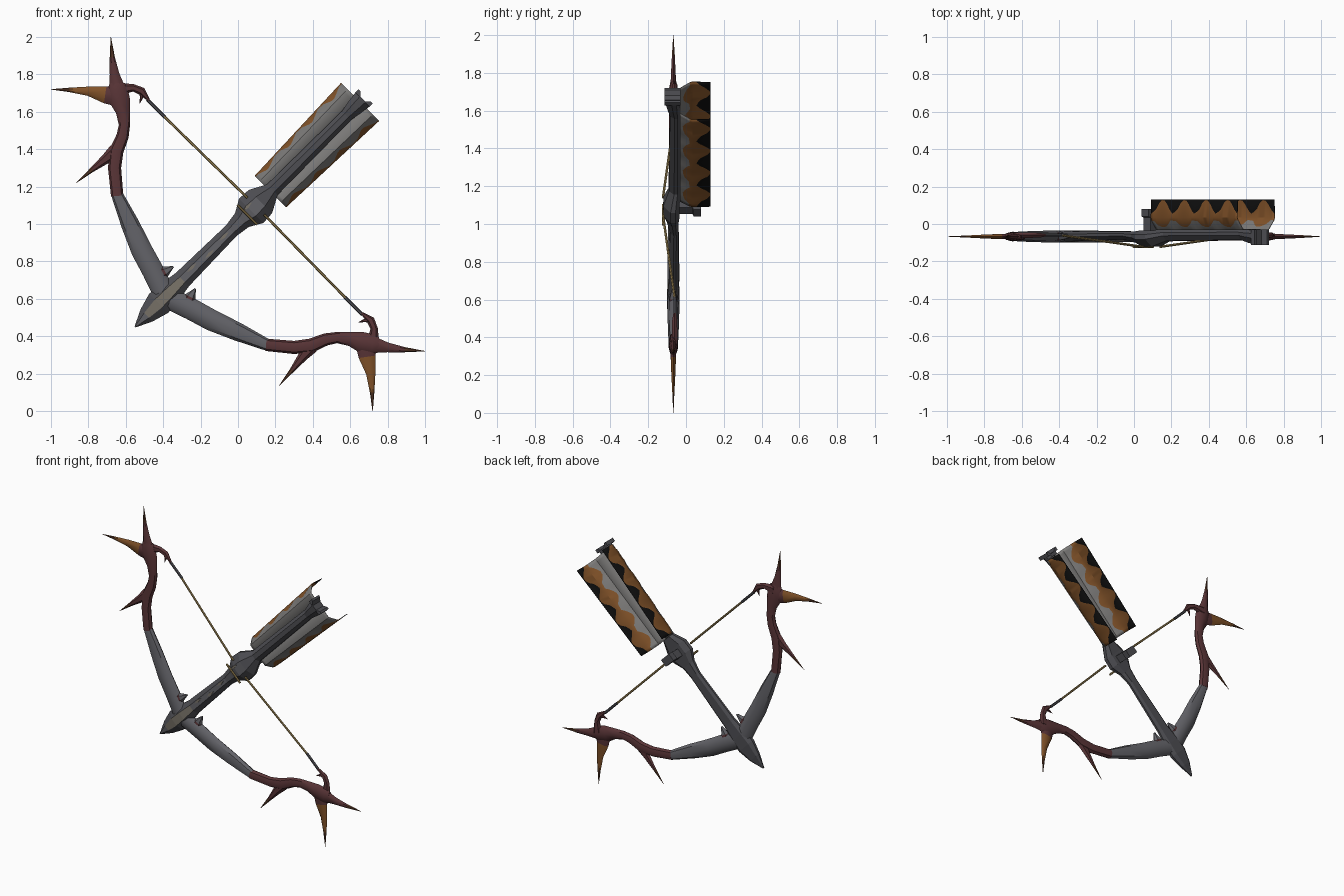
import bpy, bmesh, math
from mathutils import Vector

if "Cube" in bpy.data.objects:
    bpy.data.objects.remove(bpy.data.objects["Cube"])

R2 = math.sqrt(2)


def colour(name, rgb):
    m = bpy.data.materials.new(name)
    m.diffuse_color = (*rgb, 1)
    m.use_nodes = True
    m.node_tree.nodes["Principled BSDF"].inputs["Base Color"].default_value = m.diffuse_color
    return m


STEEL = colour("dark_steel", (0.075, 0.075, 0.085))
LIMB = colour("limb_grey", (0.125, 0.125, 0.14))
STONE = colour("worn_beige", (0.19, 0.17, 0.14))
MAROON = colour("maroon", (0.10, 0.035, 0.038))
ORANGE = colour("burnt_orange", (0.22, 0.085, 0.022))
BROWN = colour("dark_brown", (0.10, 0.042, 0.022))
BLACK = colour("black", (0.004, 0.004, 0.004))
GREY = colour("light_grey", (0.20, 0.195, 0.19))
GOLD = colour("string_gold", (0.34, 0.24, 0.09))


def world(u, v, y):
    """Stock axis coordinates (along, across, depth) to world."""
    return Vector(((u - v) / R2, y, (u + v) / R2 + 1))


def flip(p):
    """Reflect a point across the diagonal stock axis."""
    return Vector((p.z - 1, p.y, p.x + 1))


def finish(name, verts, faces, mats, smooth=None):
    """faces: list of (vertex indices, material)."""
    mesh = bpy.data.meshes.new(name)
    bm = bmesh.new()
    bv = [bm.verts.new(v) for v in verts]
    for m in mats:
        mesh.materials.append(m)
    for idx, m in faces:
        f = bm.faces.new([bv[i] for i in idx])
        f.material_index = mats.index(m)
    bmesh.ops.recalc_face_normals(bm, faces=bm.faces)
    bm.to_mesh(mesh)
    bm.free()
    ob = bpy.data.objects.new(name, mesh)
    bpy.context.collection.objects.link(ob)
    if smooth:
        bpy.ops.object.select_all(action='DESELECT')
        ob.select_set(True)
        bpy.context.view_layer.objects.active = ob
        bpy.ops.object.shade_smooth_by_angle(angle=math.radians(smooth))
    return ob


def loft(name, rings, rule, smooth=None):
    """Skin closed rings; rule(segment, side) gives the material."""
    n = len(rings[0])
    verts = [p for r in rings for p in r]
    faces = []
    for i in range(len(rings) - 1):
        for j in range(n):
            k = (j + 1) % n
            faces.append(((i * n + j, i * n + k, (i + 1) * n + k, (i + 1) * n + j), rule(i, j)))
    last = (len(rings) - 1) * n
    faces.append((tuple(range(n)), rule(0, 0)))
    faces.append((tuple(range(last, last + n)), rule(len(rings) - 2, 0)))
    mats = list(dict.fromkeys(m for _, m in faces))
    return finish(name, verts, faces, mats, smooth)


def tube(name, path, mats, sides=8, y=-0.067, smooth=40):
    """Flattened tube through (x, z, half width, half depth), made on both sides."""
    pts = [Vector((p[0], y, p[1])) for p in path]
    rings = []
    for i, p in enumerate(path):
        d = (pts[min(i + 1, len(pts) - 1)] - pts[max(i - 1, 0)]).normalized()
        n = Vector((-d.z, 0, d.x))
        ring = []
        for k in range(sides):
            a = 2 * math.pi * k / sides
            ring.append(pts[i] + n * p[2] * math.cos(a) + Vector((0, p[3] * math.sin(a), 0)))
        rings.append(ring)
    rule = lambda i, j: mats[min(i, len(mats) - 1)]
    loft("left_" + name, rings, rule, smooth)
    loft("right_" + name, [[flip(p) for p in r] for r in rings], rule, smooth)


# Curved limbs with horn-like outer ends
tube("limb", [(-0.38, 0.60, .06, .03), (-0.455, 0.75, .058, .032), (-0.515, 0.86, .057, .03),
              (-0.577, 1.0, .049, .028), (-0.648, 1.16, .031, .024)], [LIMB])
tube("limb_end", [(-0.646, 1.15, .033, .026), (-0.66, 1.30, .035, .024), (-0.65, 1.39, .038, .024),
                  (-0.617, 1.47, .033, .022), (-0.607, 1.53, .030, .022), (-0.615, 1.60, .038, .022),
                  (-0.632, 1.66, .055, .022), (-0.645, 1.72, .055, .022), (-0.645, 1.755, .04, .015)],
     [MAROON])

# Spikes and hooks around each limb end
tube("upper_spike", [(-0.645, 1.72, .045, .018), (-0.66, 1.80, .026, .014), (-0.672, 1.89, .014, .009),
                     (-0.68, 2.0, .001, .001)], [MAROON, MAROON, BROWN], 6)
tube("outer_spike", [(-0.63, 1.685, .06, .018), (-0.71, 1.69, .045, .016), (-0.80, 1.71, .025, .012),
                     (-0.90, 1.717, .012, .006), (-1.0, 1.72, .001, .001)],
     [MAROON, ORANGE, ORANGE, BROWN], 6)
tube("rear_spike", [(-0.655, 1.39, .04, .018), (-0.71, 1.345, .026, .015), (-0.78, 1.29, .013, .008),
                    (-0.865, 1.22, .001, .001)], [MAROON, MAROON, BROWN], 6)
tube("hook", [(-0.64, 1.72, .035, .018), (-0.56, 1.728, .020, .016), (-0.515, 1.71, .022, .015),
              (-0.475, 1.66, .006, .008)], [MAROON], 6, -0.06)
tube("hook_barb", [(-0.515, 1.705, .016, .012), (-0.515, 1.68, .010, .008), (-0.525, 1.645, .001, .001)],
     [MAROON], 6, -0.06)

# Small spurs at the limb roots
tube("root_spur", [(-0.46, 0.715, .035, .024), (-0.425, 0.73, .035, .026), (-0.39, 0.745, .03, .022),
                   (-0.345, 0.772, .004, .008)], [LIMB, MAROON, LIMB], 6)

# Stock: (along, half width, front, back)
stations = [(-.778, .004, -.075, -.065), (-.69, .046, -.09, -.045), (-.60, .072, -.10, -.035),
            (-.52, .066, -.10, -.035), (-.42, .05, -.09, -.04), (-.05, .04, -.085, -.04),
            (.03, .052, -.10, -.04), (.10, .092, -.12, -.035), (.17, .088, -.12, -.035),
            (.26, .040, -.09, -.03), (.82, .034, -.085, -.03), (.88, .045, -.10, -.03),
            (.945, .054, -.113, -.03)]
rings = []
for u, w, f, b in stations:
    s = b - f
    rings.append([world(u, v, y) for v, y in (
        (-.4 * w, f), (.4 * w, f), (w, f + .45 * s), (w, f + .75 * s), (.6 * w, b),
        (-.6 * w, b), (-w, f + .75 * s), (-w, f + .45 * s))])
loft("stock", rings,
     lambda i, j: (STONE if i in (1, 2, 3) else LIMB) if j == 0 and i < 8 else STEEL)

# Worn spots along the stock
spots = [(-.34, .010), (-.22, -.006), (-.10, .006), (.10, .03)]
sv, sf = [], []
for u, v in spots:
    y = -.125 if u > 0 else -.0925
    o = len(sv)
    for du, dv in ((-.035, 0), (0, .009), (.035, 0), (0, -.009)):
        sv.append(world(u + du, v + dv, y + .002))
    for du, dv in ((-.035, 0), (0, .009), (.035, 0), (0, -.009)):
        sv.append(world(u + du, v + dv, y + .009))
    sf += [((o, o + 1, o + 2, o + 3), STONE), ((o + 4, o + 5, o + 6, o + 7), STONE)]
    sf += [((o + k, o + (k + 1) % 4, o + 4 + (k + 1) % 4, o + 4 + k), STONE) for k in range(4)]
finish("worn_spots", sv, sf, [STONE])

# Prongs at the rear end of the stock
for side in (-1, 1):
    loft("rear_prong", [[world(u, side * v, y) for v, y in ((a, -.113), (.054, -.113), (.054, -.03), (a, -.03))]
                        for u, a in ((.94, .012), (.965, .04))], lambda i, j: STEEL)

# Trigger block behind the stock
loft("trigger_block", [[world(.125 + a * .026, b * w, y) for a, b in ((-1, -1), (1, -1), (1, 1), (-1, 1))]
                       for y, w in ((-.05, .026), (.035, .026), (.04, .042), (.08, .042))],
     lambda i, j: STEEL)

# Half-pipe shell: cross-section is a bent line from the spine to the rim
PROFILE = [(0, 0, -.03), (.33, .67, -.03), (.48, .88, -.004), (.62, 1, .035), (1, .97, .13)]


def section(s):
    for (s0, v0, y0), (s1, v1, y1) in zip(PROFILE, PROFILE[1:]):
        if s <= s1:
            t = (s - s0) / (s1 - s0)
            return v0 + (v1 - v0) * t, y0 + (y1 - y0) * t
    return PROFILE[-1][1:]


COLS = 32
TEETH = [.70, .74, .80, .93, .992, .985, .90, .78]
PATCH = [.56, .55, .47, .42, .41, .45, .50, .57]
BANDS = [GREY, GREY, ORANGE, ORANGE, BLACK]
for side, label in ((1, "upper"), (-1, "lower")):
    verts, faces = [], []
    for c in range(COLS + 1):
        t = c / COLS
        width = .117 + .025 * t
        for s in (0, .33, PATCH[c % 8], .62, TEETH[c % 8], 1):
            v, y = section(s)
            verts.append(world(.245 + .678 * t, side * v * width, y))
    for c in range(COLS):
        for r in range(5):
            a = c * 6 + r
            faces.append(((a, a + 1, a + 7, a + 6), BANDS[r]))
    ob = finish(label + "_shell", verts, faces, [GREY, ORANGE, BLACK], 30)
    mod = ob.modifiers.new("thickness", 'SOLIDIFY')
    mod.thickness = .004
    mod.offset = 0

# Bowstring, drawn forward over the stock, with dark wrapped ends
tube("string", [(-0.40, 1.58, .007, .007), (0.05, 1.14, .007, .007)], [GOLD], 6)
for ob in (bpy.data.objects["left_string"], bpy.data.objects["right_string"]):
    for v in ob.data.vertices:
        v.co.y += .0 if abs(v.co.x - v.co.z + 1) < .25 else .008
        v.co.y -= .055 if abs(v.co.x - v.co.z + 1) < .25 else 0
tube("string_wrap", [(-0.485, 1.665, .009, .009), (-0.39, 1.57, .009, .009)], [STEEL], 6, -0.058)
loft("string_middle", [[world(.07 + .007 * math.cos(k * math.pi / 3), v, -.122 + .007 * math.sin(k * math.pi / 3))
                        for k in range(6)] for v in (-.075, .075)], lambda i, j: GOLD)
